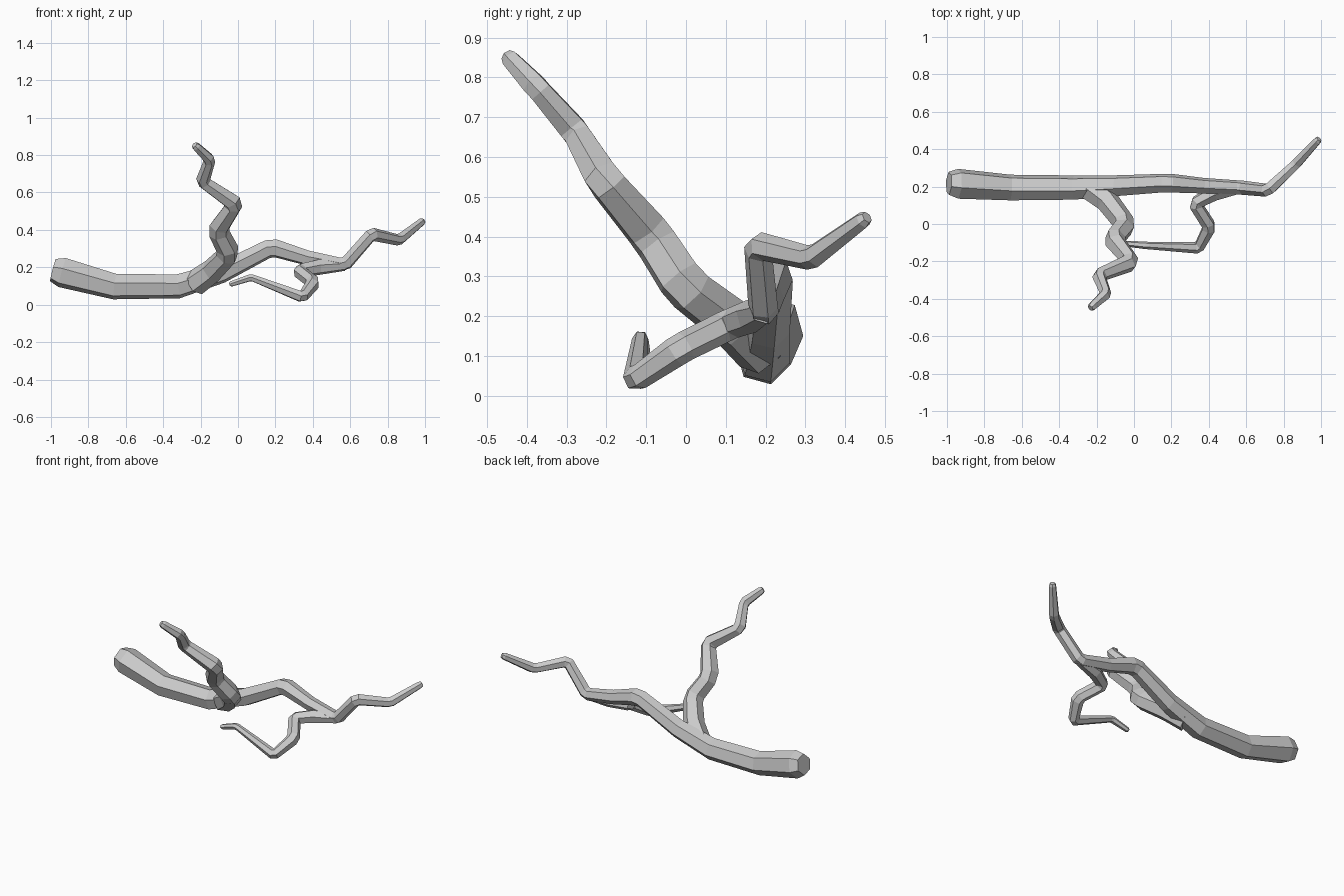
import bpy, bmesh, math
from mathutils import Vector

if "Cube" in bpy.data.objects:
    bpy.data.objects.remove(bpy.data.objects["Cube"])

SIDES = 6


def soften(path):
    """Split each sharp bend into two rings so the elbow is chamfered."""
    pts = [(Vector(p[:3]), p[3]) for p in path]
    out = [pts[0]]
    for (a, ra), (b, rb), (c, rc) in zip(pts, pts[1:], pts[2:]):
        d1, d2 = (b - a).normalized(), (c - b).normalized()
        if d1.angle(d2) > math.radians(38):
            cut = 0.5 * rb
            out += [(b - d1 * cut, rb), (b + d2 * cut, rb)]
        else:
            out.append((b, rb))
    out.append(pts[-1])
    # small chamfer at the tip
    (a, ra), (b, rb) = out[-2], out[-1]
    d = (b - a).normalized()
    out[-1] = (b - d * rb * 0.4, rb)
    out.append((b + d * rb * 0.35, rb * 0.7))
    return out


def limb(name, path):
    """Faceted tapering tube that follows (x, y, z, radius) points."""
    pts = soften(path)
    bm = bmesh.new()
    rings = []
    normal = Vector((0, -0.25, 1))
    for i, (p, r) in enumerate(pts):
        t = Vector()
        if i > 0:
            t += (p - pts[i - 1][0]).normalized()
        if i < len(pts) - 1:
            t += (pts[i + 1][0] - p).normalized()
        t.normalize()
        normal = (normal - t * normal.dot(t)).normalized()
        side = t.cross(normal)
        ring = []
        for k in range(SIDES):
            a = 2 * math.pi * k / SIDES
            ring.append(bm.verts.new(p + (normal * math.cos(a) + side * math.sin(a)) * r * 1.06))
        rings.append(ring)
    for r0, r1 in zip(rings, rings[1:]):
        for k in range(SIDES):
            n = (k + 1) % SIDES
            bm.faces.new((r0[k], r0[n], r1[n], r1[k]))
    bm.faces.new(rings[0][::-1])
    bm.faces.new(rings[-1])
    bmesh.ops.recalc_face_normals(bm, faces=bm.faces)
    mesh = bpy.data.meshes.new(name)
    bm.to_mesh(mesh)
    bm.free()
    ob = bpy.data.objects.new(name, mesh)
    bpy.context.collection.objects.link(ob)
    return ob


# main stem, from the thick broken end to the far right tip
limb("main_stem", [
    (-0.99, 0.217, 0.185, 0.060), (-0.94, 0.215, 0.172, 0.078),
    (-0.66, 0.195, 0.097, 0.067), (-0.32, 0.195, 0.098, 0.063),
    (-0.09, 0.205, 0.170, 0.054), (0.18, 0.22, 0.308, 0.048),
    (0.37, 0.205, 0.250, 0.040), (0.57, 0.195, 0.212, 0.036),
    (0.715, 0.18, 0.378, 0.034), (0.86, 0.315, 0.345, 0.029),
    (0.985, 0.45, 0.445, 0.021)])

# upright zigzag branch leaning to the front
limb("upper_branch", [
    (-0.23, 0.19, 0.115, 0.066), (-0.14, 0.12, 0.18, 0.060),
    (-0.045, -0.005, 0.275, 0.056), (-0.11, -0.085, 0.40, 0.053),
    (-0.015, -0.205, 0.54, 0.046), (-0.19, -0.275, 0.66, 0.036),
    (-0.15, -0.375, 0.775, 0.030), (-0.228, -0.445, 0.850, 0.023)])

# thin branch curling back below the stem
limb("lower_branch", [
    (0.57, 0.195, 0.212, 0.030), (0.43, 0.165, 0.20, 0.040),
    (0.325, 0.11, 0.180, 0.037), (0.405, -0.015, 0.118, 0.036),
    (0.345, -0.128, 0.040, 0.030), (0.07, -0.115, 0.146, 0.019),
    (-0.04, -0.105, 0.110, 0.015)])
